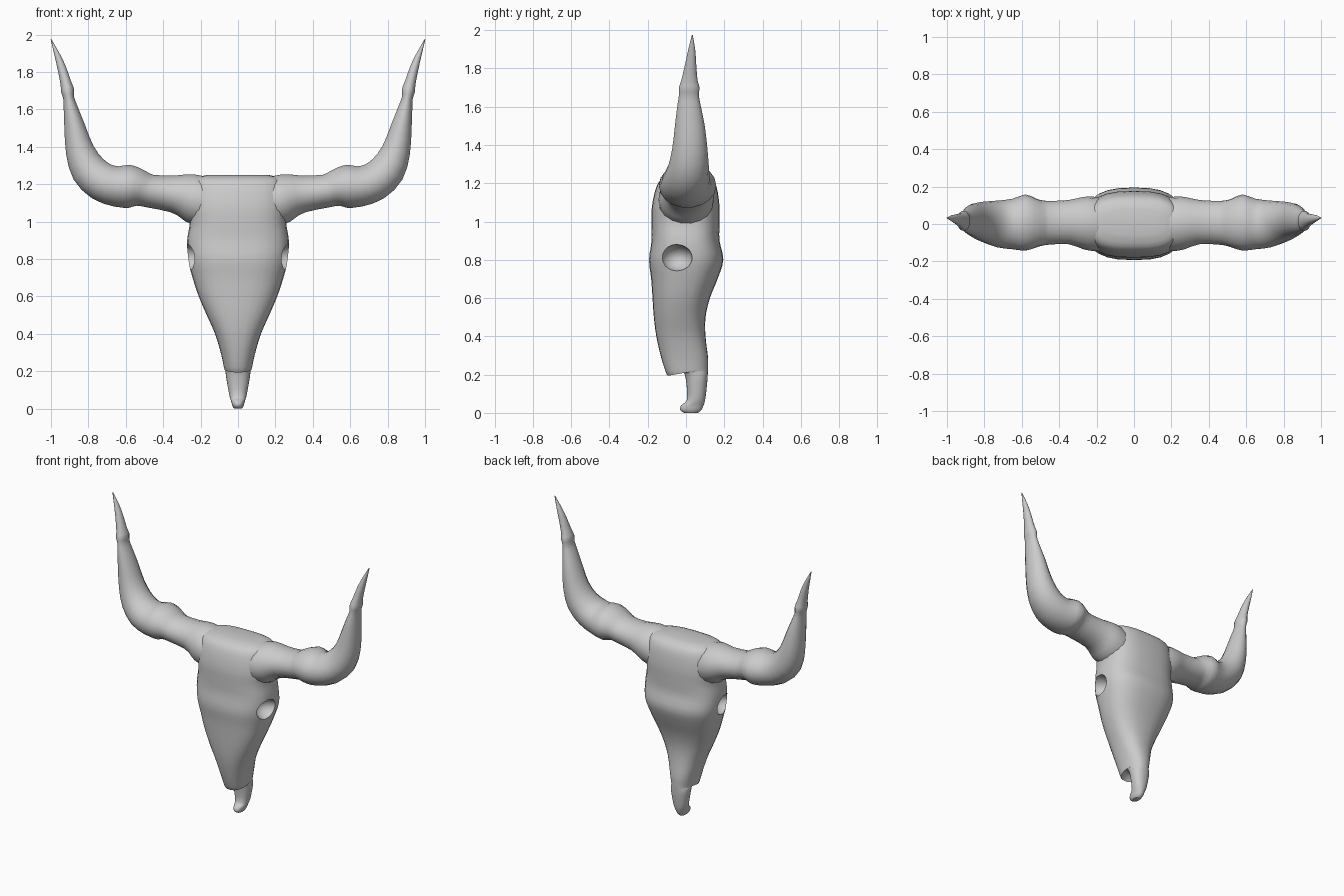
import bpy, bmesh, math
from mathutils import Vector

if "Cube" in bpy.data.objects:
    bpy.data.objects.remove(bpy.data.objects["Cube"])


def smooth_rows(rows, steps=3):
    """Catmull-Rom interpolation through rows of parameters."""
    out = []
    for i in range(len(rows) - 1):
        p = [Vector(rows[max(0, min(len(rows) - 1, i + k))]) for k in (-1, 0, 1, 2)]
        for s in range(steps):
            t = s / steps
            a = 0.5 * (-t + 2 * t * t - t ** 3)
            b = 0.5 * (2 - 5 * t * t + 3 * t ** 3)
            c = 0.5 * (t + 4 * t * t - 3 * t ** 3)
            d = 0.5 * (t ** 3 - t * t)
            out.append(p[0] * a + p[1] * b + p[2] * c + p[3] * d)
    return out + [Vector(rows[-1])]


def loft(name, rings):
    """Skin closed rings of points and cap both ends."""
    bm = bmesh.new()
    loops = [[bm.verts.new(p) for p in ring] for ring in rings]
    n = len(loops[0])
    for a, b in zip(loops, loops[1:]):
        for i in range(n):
            bm.faces.new((a[i], a[(i + 1) % n], b[(i + 1) % n], b[i]))
    bm.faces.new(loops[0])
    bm.faces.new(loops[-1])
    bmesh.ops.recalc_face_normals(bm, faces=bm.faces)
    me = bpy.data.meshes.new(name)
    bm.to_mesh(me)
    bm.free()
    ob = bpy.data.objects.new(name, me)
    bpy.context.collection.objects.link(ob)
    return ob


def activate(ob):
    bpy.ops.object.select_all(action='DESELECT')
    ob.select_set(True)
    bpy.context.view_layer.objects.active = ob


def spow(v, e):
    return math.copysign(abs(v) ** e, v)


def skull_ring(row, n=28):
    yf, zf, yb, zb, w = row
    e = 2 / (2.15 + 0.6 * max(0, zb))
    pts = []
    for i in range(n):
        a = 2 * math.pi * i / n
        s = spow(math.sin(a), e)
        t = (s + 1) / 2
        pts.append((w * spow(math.cos(a), e), yf + (yb - yf) * t, zf + (zb - zf) * t))
    return pts


# Skull: front y, front z, back y, back z, half width; tilted rings form the nose notch
skull_rows = [
    (-0.06, 1.25, 0.08, 1.25, 0.16), (-0.12, 1.23, 0.13, 1.23, 0.23),
    (-0.155, 1.18, 0.16, 1.18, 0.25), (-0.178, 1.08, 0.175, 1.08, 0.262),
    (-0.18, 0.99, 0.175, 0.99, 0.258), (-0.18, 0.90, 0.175, 0.90, 0.272),
    (-0.193, 0.80, 0.195, 0.80, 0.268), (-0.182, 0.70, 0.165, 0.70, 0.243),
    (-0.175, 0.60, 0.125, 0.60, 0.21), (-0.168, 0.50, 0.102, 0.50, 0.167),
    (-0.155, 0.40, 0.102, 0.40, 0.123), (-0.13, 0.29, 0.115, 0.29, 0.09),
    (-0.10, 0.20, 0.115, 0.24, 0.075), (-0.085, 0.205, 0.115, 0.22, 0.071),
    (-0.05, 0.23, 0.114, 0.205, 0.069), (-0.015, 0.215, 0.113, 0.19, 0.067),
    (0.0, 0.17, 0.111, 0.16, 0.063), (0.005, 0.07, 0.102, 0.08, 0.047),
    (-0.025, 0.04, 0.092, 0.04, 0.037), (-0.03, 0.015, 0.08, 0.015, 0.03),
    (-0.01, 0.0, 0.062, 0.0, 0.02),
]
skull = loft("skull", [skull_ring(r) for r in smooth_rows(skull_rows)])

# Eye sockets scooped from both sides
for side in (-1, 1):
    bpy.ops.mesh.primitive_uv_sphere_add(segments=24, ring_count=14,
                                         location=(side * 0.275, -0.05, 0.81))
    cutter = bpy.context.object
    cutter.name = "socket_cutter"
    cutter.scale = (0.095, 0.083, 0.07)
    cutter.hide_render = True
    activate(skull)
    mod = skull.modifiers.new("socket", 'BOOLEAN')
    mod.operation = 'DIFFERENCE'
    mod.solver = 'EXACT'
    mod.object = cutter
    bpy.ops.object.modifier_apply(modifier=mod.name)
    bpy.data.objects.remove(cutter, do_unlink=True)

# Horn path: x, z, radius in the front plane, centre y, radius in y
horn_rows = [
    (0.10, 1.10, 0.12, 0.0, 0.13), (0.20, 1.11, 0.135, 0.0, 0.145),
    (0.27, 1.135, 0.124, 0.005, 0.14), (0.35, 1.148, 0.10, 0.01, 0.118),
    (0.47, 1.163, 0.09, 0.006, 0.118), (0.52, 1.178, 0.098, 0.005, 0.13),
    (0.58, 1.188, 0.117, 0.008, 0.15), (0.65, 1.188, 0.11, 0.0, 0.135),
    (0.73, 1.215, 0.105, 0.0, 0.125), (0.80, 1.28, 0.098, 0.012, 0.108),
    (0.845, 1.38, 0.078, 0.02, 0.092), (0.872, 1.50, 0.058, 0.02, 0.078),
    (0.893, 1.60, 0.04, 0.016, 0.062), (0.905, 1.66, 0.03, 0.015, 0.052),
    (0.911, 1.70, 0.036, 0.017, 0.054), (0.92, 1.74, 0.03, 0.018, 0.042),
    (0.945, 1.83, 0.023, 0.025, 0.028), (0.97, 1.90, 0.014, 0.03, 0.018),
    (1.0, 1.975, 0.002, 0.033, 0.002),
]


def horn(name, side, n=18):
    rows = smooth_rows(horn_rows, 2)
    rings = []
    for i, (x, z, r, yc, yr) in enumerate(rows):
        a, b = rows[max(0, i - 1)], rows[min(len(rows) - 1, i + 1)]
        d = Vector((b[0] - a[0], b[1] - a[1])).normalized()
        ring = []
        for k in range(n):
            t = 2 * math.pi * k / n
            off = r * math.sin(t)
            ring.append((side * (x - d.y * off), yc + yr * math.cos(t), z + d.x * off))
        rings.append(ring)
    return loft(name, rings)


parts = [skull, horn("horn_left", -1), horn("horn_right", 1)]
for ob in parts:
    activate(ob)
    bpy.ops.object.shade_smooth_by_angle(angle=math.radians(45))
